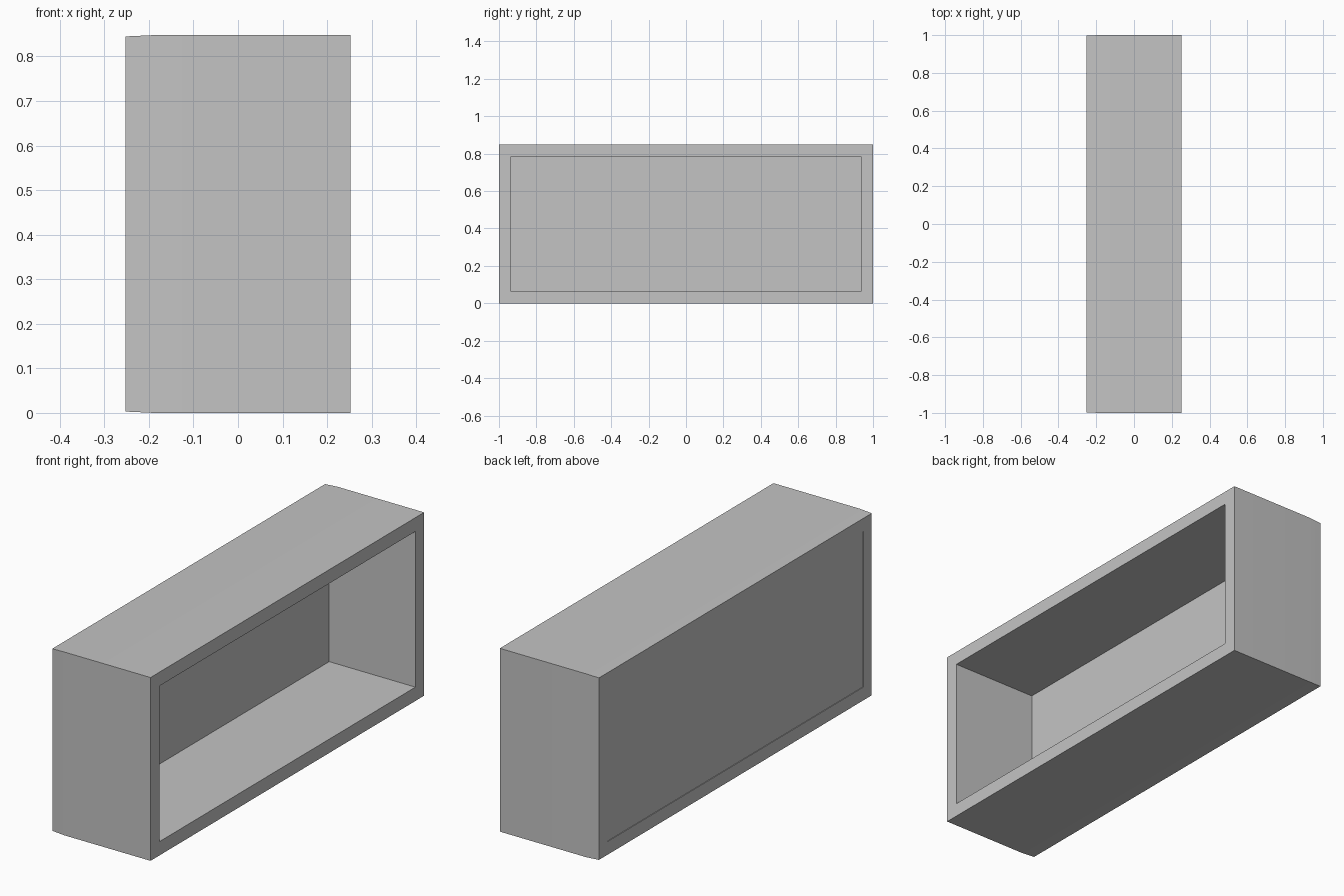
import bpy, bmesh

if "Cube" in bpy.data.objects:
    bpy.data.objects.remove(bpy.data.objects["Cube"])

# Overall sizes
HX, HY, H = 0.2525, 1.0, 0.848   # half depth, half width, height
WALL = 0.064                     # board thickness
TAPER = 0.003                    # slight narrowing at the back
RECESS = 0.003                   # back panel step

grey = bpy.data.materials.new("light grey")
grey.diffuse_color = (0.55, 0.55, 0.55, 1)
grey.use_nodes = True
grey.node_tree.nodes["Principled BSDF"].inputs["Base Color"].default_value = grey.diffuse_color

bm = bmesh.new()


def ring(x, inset):
    """Rectangle of vertices across the box at depth x."""
    y, lo, hi = HY - inset, inset, H - inset
    return [bm.verts.new((x, a, b))
            for a, b in ((-y, lo), (y, lo), (y, hi), (-y, hi))]


# Sections from the inner back, out over the front rim, to the outer back
kink = -HX + WALL
sections = [
    ring(kink, WALL),             # inner back
    ring(HX, WALL),               # opening
    ring(HX, 0),                  # front rim
    ring(kink, 0),                # start of taper
    ring(-HX, TAPER),             # back edge
    ring(-HX, WALL),              # back frame
    ring(-HX + RECESS, WALL),     # recessed back panel
]
for a, b in zip(sections, sections[1:]):
    for i in range(4):
        j = (i + 1) % 4
        bm.faces.new((a[i], a[j], b[j], b[i]))
bm.faces.new(sections[0])
bm.faces.new(sections[-1])
bmesh.ops.recalc_face_normals(bm, faces=bm.faces)

mesh = bpy.data.meshes.new("open_box")
bm.to_mesh(mesh)
bm.free()
mesh.materials.append(grey)
box = bpy.data.objects.new("open_box", mesh)
bpy.context.collection.objects.link(box)

# Blend the shallow taper, keep the corners crisp
bpy.context.view_layer.objects.active = box
box.select_set(True)
bpy.ops.object.shade_smooth_by_angle(angle=0.52)
